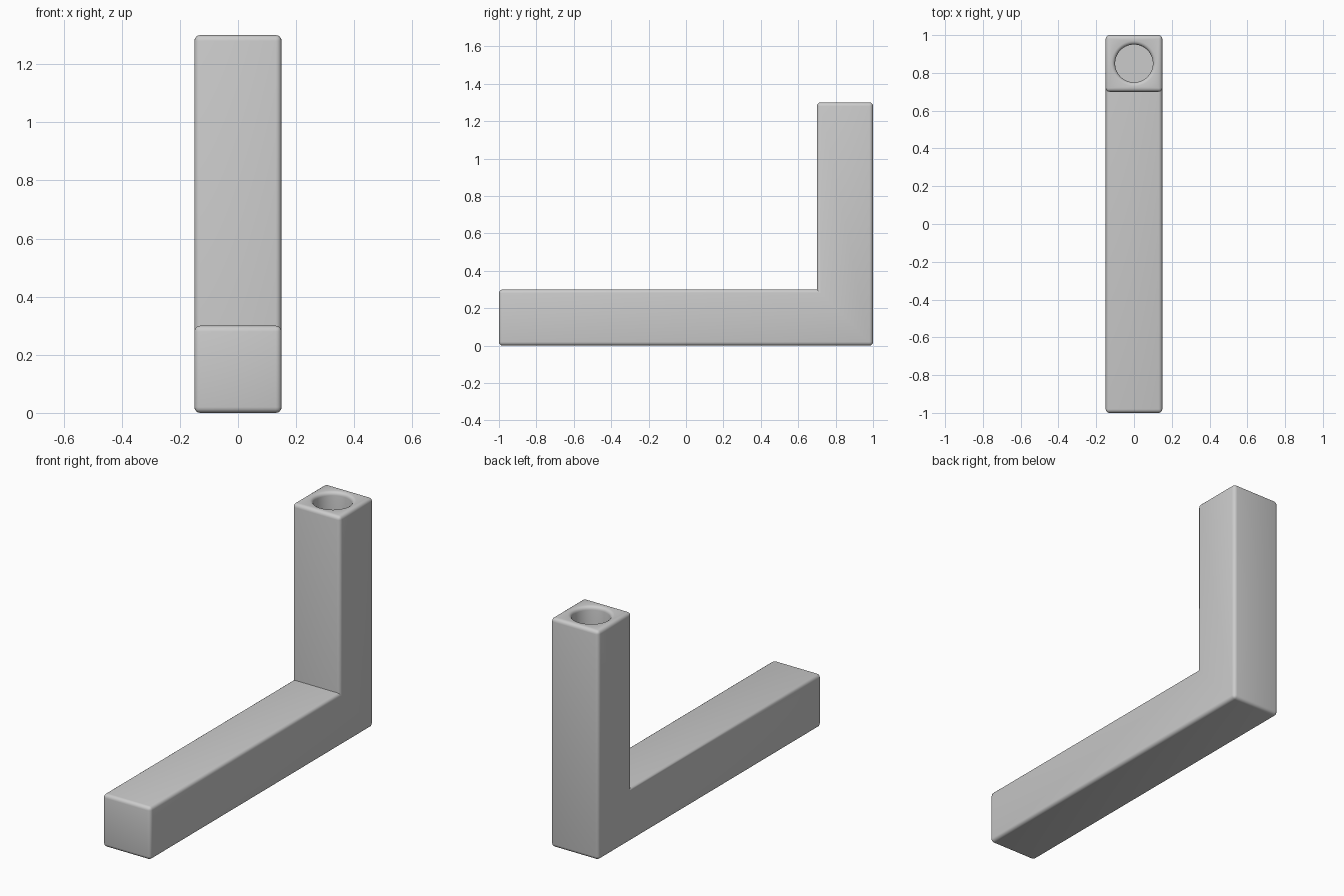
import bpy, bmesh, math
from mathutils import Vector

cube = bpy.data.objects.get("Cube")
if cube:
    bpy.data.objects.remove(cube, do_unlink=True)

HALF = 0.15      # half the bar thickness
ROUND = 0.02     # edge rounding
HOLE = 0.1       # socket radius
DEPTH = 0.2      # socket depth
TOP = 1.3

grey = bpy.data.materials.new("plain grey")
grey.use_nodes = True
colour = (0.6, 0.6, 0.6, 1)
grey.diffuse_color = colour
grey.node_tree.nodes["Principled BSDF"].inputs["Base Color"].default_value = colour


def make_object(name, bm):
    bmesh.ops.recalc_face_normals(bm, faces=bm.faces)
    mesh = bpy.data.meshes.new(name)
    bm.to_mesh(mesh)
    bm.free()
    obj = bpy.data.objects.new(name, mesh)
    bpy.context.collection.objects.link(obj)
    mesh.materials.append(grey)
    return obj


# L-shaped bar: side outline extruded across x, convex edges rounded
outline = [(-1, 0), (1, 0), (1, TOP), (0.7, TOP), (0.7, 0.3), (-1, 0.3)]
bm = bmesh.new()
side = bm.faces.new([bm.verts.new((-HALF, y, z)) for y, z in outline])
ext = bmesh.ops.extrude_face_region(bm, geom=[side])
moved = [v for v in ext["geom"] if isinstance(v, bmesh.types.BMVert)]
bmesh.ops.translate(bm, verts=moved, vec=Vector((2 * HALF, 0, 0)))
bmesh.ops.recalc_face_normals(bm, faces=bm.faces)
convex = [e for e in bm.edges if e.calc_face_angle_signed() > 0.1]
bmesh.ops.bevel(bm, geom=convex, offset=ROUND, segments=4, profile=0.5,
                affect='EDGES')
bar = make_object("angled_bar", bm)

# Round socket cutter with a softly flared rim, turned around its axis
profile = [(0, TOP - DEPTH), (HOLE, TOP - DEPTH)]
for i in range(5):
    a = math.pi / 2 * i / 4
    profile.append((HOLE + ROUND * (1 - math.cos(a)),
                    TOP - ROUND * (1 - math.sin(a))))
profile += [(HOLE + ROUND, TOP + 0.1), (0, TOP + 0.1)]
bm = bmesh.new()
verts = [bm.verts.new((r, 0, z)) for r, z in profile]
edges = [bm.edges.new(pair) for pair in zip(verts, verts[1:])]
bmesh.ops.spin(bm, geom=verts + edges, cent=(0, 0, 0), axis=(0, 0, 1),
               angle=2 * math.pi, steps=48)
bmesh.ops.remove_doubles(bm, verts=bm.verts, dist=0.0001)
cutter = make_object("socket_cutter", bm)
cutter.location.y = 0.85
cutter.hide_render = True
cutter.hide_set(True)

cut = bar.modifiers.new("socket", 'BOOLEAN')
cut.operation = 'DIFFERENCE'
cut.solver = 'EXACT'
cut.object = cutter

# Apply the cut, drop the cutter, then shade smoothly
bpy.ops.object.select_all(action='DESELECT')
bpy.context.view_layer.objects.active = bar
bar.select_set(True)
bpy.ops.object.modifier_apply(modifier=cut.name)
bpy.data.objects.remove(cutter, do_unlink=True)
bpy.ops.object.shade_smooth_by_angle(angle=math.radians(35))
